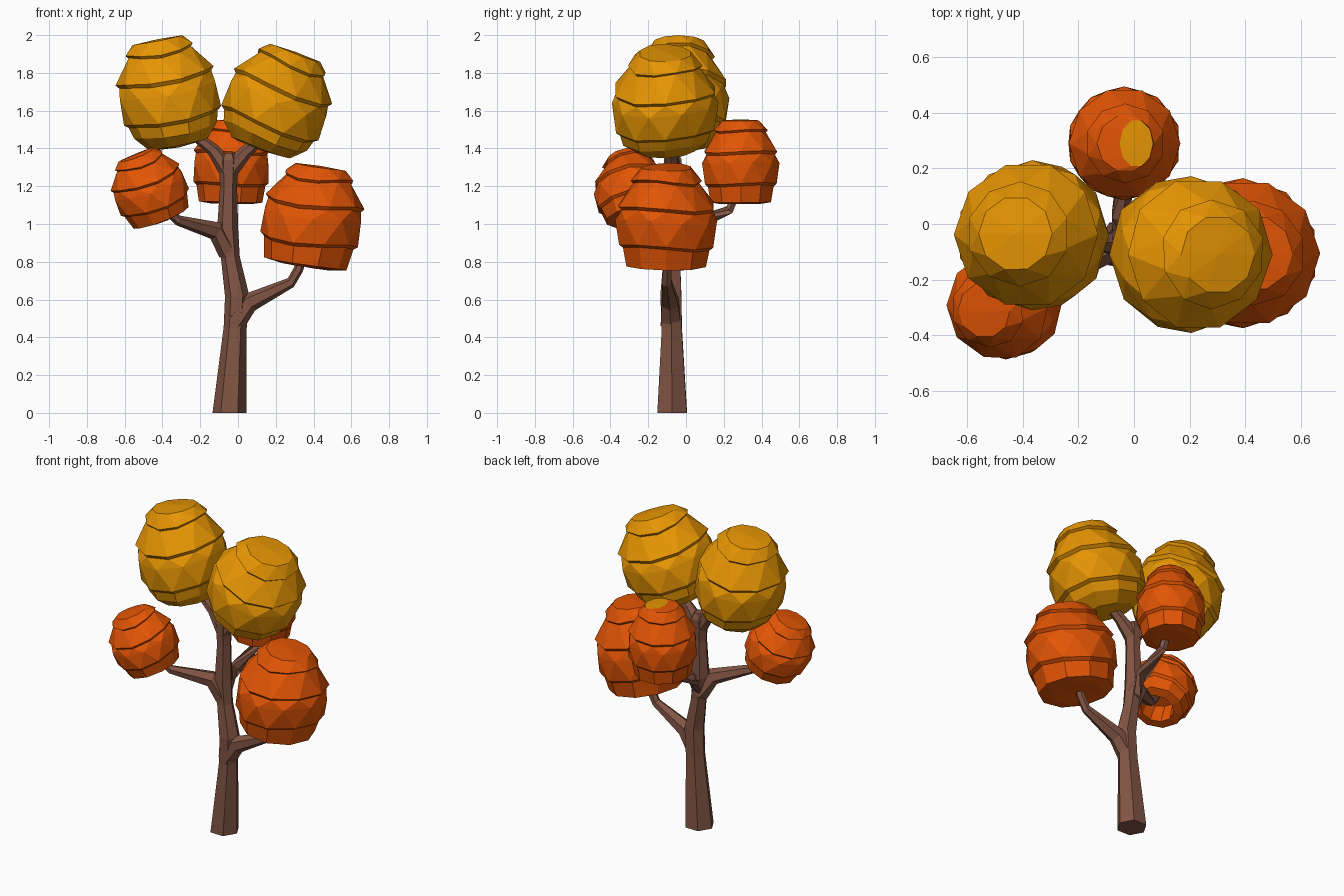
import bpy, bmesh, math, random
from mathutils import Vector

if "Cube" in bpy.data.objects:
    bpy.data.objects.remove(bpy.data.objects["Cube"])

random.seed(4)


def material(name, rgb):
    m = bpy.data.materials.new(name)
    m.diffuse_color = (*rgb, 1)
    m.use_nodes = True
    m.node_tree.nodes["Principled BSDF"].inputs["Base Color"].default_value = m.diffuse_color
    return m


BROWN = material("bark brown", (0.22, 0.09, 0.057))
ORANGE = material("leaf orange", (0.76, 0.09, 0.0015))
YELLOW = material("leaf yellow", (0.79, 0.30, 0.001))


def finish(bm, name, mats):
    bmesh.ops.recalc_face_normals(bm, faces=bm.faces)
    me = bpy.data.meshes.new(name)
    bm.to_mesh(me)
    bm.free()
    for m in mats:
        me.materials.append(m)
    ob = bpy.data.objects.new(name, me)
    bpy.context.collection.objects.link(ob)
    return ob


def tube(name, path, sides=6):
    """Tapered limb; path entries are x, y, z, radius."""
    bm = bmesh.new()
    pts = [Vector(p[:3]) for p in path]
    rings = []
    for i, p in enumerate(pts):
        t = (pts[min(i + 1, len(pts) - 1)] - pts[max(i - 1, 0)]).normalized()
        if i == 0 and p.z == 0:
            t = Vector((0, 0, 1))
        u = t.cross(Vector((0.02, 1, 0.01)) if abs(t.y) < 0.8 else Vector((1, 0, 0))).normalized()
        v = t.cross(u)
        rings.append([bm.verts.new(p + path[i][3] * (u * math.cos(a) + v * math.sin(a)))
                      for a in (math.tau * k / sides for k in range(sides))])
    for a, b in zip(rings, rings[1:]):
        for k in range(sides):
            j = (k + 1) % sides
            bm.faces.new((a[k], a[j], b[j], b[k]))
    bm.faces.new(rings[0])
    bm.faces.new(rings[-1])
    return finish(bm, name, [BROWN])


# Tier profile, bottom to top: radius, height, half-step twist
UPPER = [(0.89, -0.55, 0), (0.97, -0.49, 0), (1.0, 0.0, 1), (0.92, 0.20, 0),
         (0.98, 0.27, 0), (0.65, 0.73, 1), (0.70, 0.78, 1), (0.50, 1.0, 0)]


def blob(name, center, radius, half, axis, mats, bottom, wave=0.07, cap=None, sides=10):
    """Tiered leaf ball with stepped skirts, tilted along axis."""
    bm = bmesh.new()
    rot = Vector((0, 0, 1)).rotation_difference(Vector(axis))
    phase = random.uniform(0, 6)
    prof = bottom[1:] + UPPER

    def place(x, y, z):
        return bm.verts.new(Vector(center) + rot @ Vector((x * radius, y * radius, z * half)))

    rings = []
    for r, z, tw in prof:
        w = wave if -0.9 < z < 0.9 else wave * 0.2
        ring = []
        for k in range(sides):
            a = math.tau * (k + tw / 2) / sides
            ring.append(place(r * math.cos(a), r * math.sin(a), z + w * math.sin(2 * a + phase)))
        rings.append(ring)
    for i in range(len(rings) - 1):
        a, b = rings[i], rings[i + 1]
        ta, tb = prof[i][2], prof[i + 1][2]
        for k in range(sides):
            j = (k + 1) % sides
            if ta == tb:
                bm.faces.new((a[k], a[j], b[j], b[k]))
            elif tb:
                bm.faces.new((a[k], a[j], b[k]))
                bm.faces.new((a[j], b[j], b[k]))
            else:
                bm.faces.new((a[k], b[j], b[k]))
                bm.faces.new((a[k], a[j], b[j]))
    low, top = place(0, 0, bottom[0]), place(0.15 if cap else 0, 0, 1.03)
    inner = rings[-1]
    if cap:  # small patch of the second colour on the crown
        inner = []
        for k in range(sides):
            a = math.tau * k / sides
            inner.append(place(0.19 + 0.7 * cap * math.cos(a), cap * math.sin(a), 1.02))
        for k in range(sides):
            j = (k + 1) % sides
            bm.faces.new((rings[-1][k], rings[-1][j], inner[j], inner[k]))
    for k in range(sides):
        j = (k + 1) % sides
        bm.faces.new((rings[0][j], rings[0][k], low))
        f = bm.faces.new((inner[k], inner[j], top))
        f.material_index = 1 if cap else 0
    return finish(bm, name, mats)


# Trunk and limbs
tube("trunk", [(-0.045, -0.073, 0, 0.09), (-0.015, -0.075, 0.45, 0.061),
               (-0.005, -0.08, 0.62, 0.064), (-0.04, -0.075, 0.82, 0.05),
               (-0.055, -0.07, 0.97, 0.056), (-0.05, -0.07, 1.2, 0.045),
               (-0.05, -0.07, 1.34, 0.054), (-0.05, -0.07, 1.375, 0.035)])
tube("upper_left_branch", [(-0.05, -0.07, 1.28, 0.05), (-0.13, -0.065, 1.39, 0.035),
                           (-0.23, -0.055, 1.47, 0.027), (-0.31, -0.05, 1.56, 0.025)])
tube("upper_right_branch", [(-0.05, -0.07, 1.28, 0.05), (0.04, -0.08, 1.38, 0.035),
                            (0.12, -0.09, 1.45, 0.027), (0.17, -0.1, 1.54, 0.025)])
tube("lower_right_branch", [(-0.02, -0.08, 0.48, 0.062), (0.06, -0.085, 0.585, 0.052),
                            (0.28, -0.1, 0.69, 0.028), (0.32, -0.1, 0.76, 0.026),
                            (0.36, -0.1, 0.9, 0.022)])
tube("left_branch", [(-0.05, -0.07, 0.85, 0.055), (-0.12, -0.105, 0.965, 0.05),
                     (-0.32, -0.23, 1.02, 0.027), (-0.37, -0.25, 1.07, 0.025),
                     (-0.44, -0.28, 1.18, 0.02)])
tube("back_branch", [(-0.05, -0.06, 0.90, 0.05), (-0.045, 0.03, 0.995, 0.04),
                     (-0.03, 0.23, 1.075, 0.027), (-0.03, 0.28, 1.2, 0.024)])

# Leaf balls: rounded or blunt undersides, the small one hollow
ROUND = [-1.02, (0.58, -0.98, 0), (0.83, -0.76, 0)]
BLUNT = [-0.97, (0.55, -0.98, 0), (0.82, -0.94, 0)]
HOLLOW = [-0.3, (0.44, -0.35, 0), (0.50, -0.97, 0), (0.78, -0.92, 0)]
blob("upper_left_leaves", (-0.37, -0.04, 1.69), 0.27, 0.285, (-0.20, 0.02, 1), [YELLOW], ROUND)
blob("upper_right_leaves", (0.21, -0.11, 1.65), 0.282, 0.27, (0.36, 0, 1), [YELLOW], ROUND)
blob("lower_right_leaves", (0.395, -0.105, 1.035), 0.27, 0.268, (0.16, 0, 1), [ORANGE], BLUNT)
blob("left_leaves", (-0.47, -0.29, 1.19), 0.20, 0.188, (-0.40, -0.12, 1), [ORANGE], HOLLOW)
blob("back_leaves", (-0.035, 0.29, 1.325), 0.205, 0.222, (0.02, 0, 1), [ORANGE, YELLOW],
     BLUNT, wave=0.03, cap=0.42)
